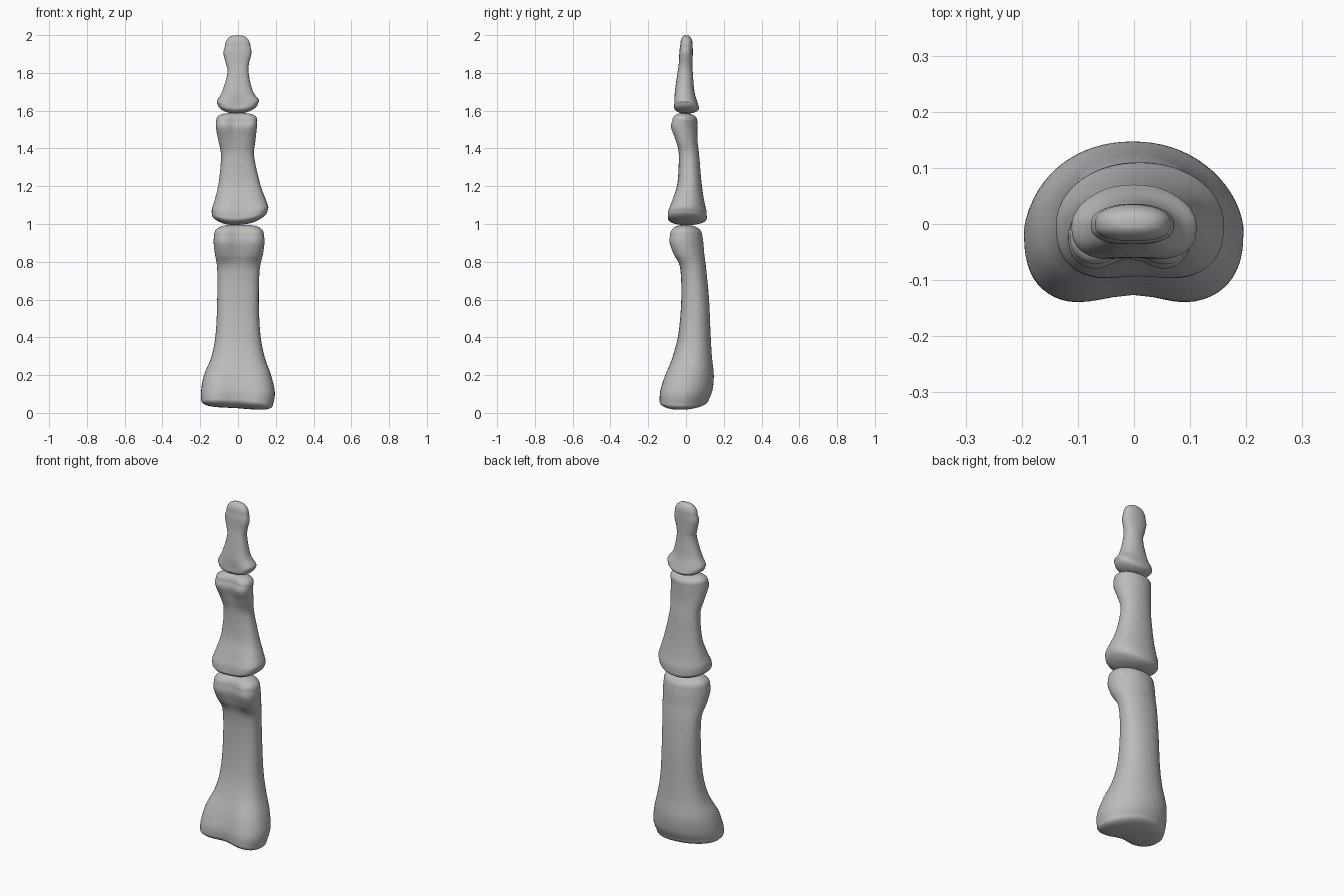
import bpy, bmesh, math

old = bpy.data.objects.get("Cube")
if old:
    bpy.data.objects.remove(old)

bone = bpy.data.materials.new("bone grey")
bone.use_nodes = True
GREY = (0.5, 0.5, 0.5, 1)
bone.diffuse_color = GREY
bone.node_tree.nodes["Principled BSDF"].inputs["Base Color"].default_value = GREY

SIDES = 64
STEPS = 8


def spline(a, b, c, d, t):
    """Smooth interpolation from b to c."""
    return b + 0.5 * t * (c - a + t * (2 * a - 5 * b + 4 * c - d + t * (3 * (b - c) + d - a)))


def smooth_sections(sections):
    result = []
    last = len(sections) - 1
    for i in range(last):
        quad = [sections[min(max(i + k, 0), last)] for k in (-1, 0, 1, 2)]
        for step in range(STEPS):
            result.append([spline(*vals, step / STEPS) for vals in zip(*quad)])
    result.append(list(sections[last]))
    return result


def ring(section, shrink_x=1, shrink_y=1):
    """Rounded cross-section, flatter and grooved on the palm side (front)."""
    z, left, right, front, back, groove = section
    cx, cy = (left + right) / 2, (front + back) / 2
    points = []
    for i in range(SIDES):
        angle = math.tau * i / SIDES
        c, s = math.cos(angle), math.sin(angle)
        power = 2 / 2.8 if s < 0 else 2 / 2.1
        u = math.copysign(abs(c) ** power, c)
        v = math.copysign(abs(s) ** power, s)
        hollow = groove * math.exp(-(u / 0.45) ** 2) * max(0, -v)
        u *= shrink_x * (1 - 4 * groove * max(0, v))
        x = cx + u * (right - left) / 2
        y = cy + (v * (back - front) / 2 + hollow) * shrink_y
        points.append([x, y, z, u])
    return points


def cap(section, height):
    """Domed joint end, boxier across than front to back."""
    rings = []
    for i in range(1, 10):
        a = math.pi / 2 * i / 10
        lifted = [section[0] + height * math.sin(a)] + list(section[1:])
        rings.append(ring(lifted, math.cos(a) ** 0.6, math.cos(a) ** 0.85))
    return rings


def make_bone(name, sections, base_cap, head_cap, base_bend, base_tilt, head_bend):
    """Loft the sections, then bend the joint surfaces into shallow saddles."""
    body = smooth_sections(sections)
    rings = cap(body[0], -base_cap)[::-1] + [ring(s) for s in body] + cap(body[-1], head_cap)
    low, high = body[0][0], body[-1][0]
    bm = bmesh.new()
    loops = []
    for points in rings:
        loop = []
        for x, y, z, u in points:
            near_base = max(0, 1 - max(0, z - low) / 0.15) ** 2
            near_head = max(0, 1 - max(0, high - z) / 0.15) ** 2
            z += near_base * (base_bend * u * u + base_tilt * u) + near_head * head_bend * u * u
            loop.append(bm.verts.new((x, y, z)))
        loops.append(loop)
    for lower, upper in zip(loops, loops[1:]):
        for i in range(SIDES):
            j = (i + 1) % SIDES
            bm.faces.new((lower[i], lower[j], upper[j], upper[i]))
    # close both ends with a fan
    for loop in (loops[0], loops[-1]):
        end = bm.faces.new(loop)
        bmesh.ops.poke(bm, faces=[end])
    bmesh.ops.recalc_face_normals(bm, faces=bm.faces)
    mesh = bpy.data.meshes.new(name)
    bm.to_mesh(mesh)
    bm.free()
    mesh.materials.append(bone)
    mesh.shade_smooth()
    obj = bpy.data.objects.new(name, mesh)
    bpy.context.collection.objects.link(obj)
    return obj


# Sections: height, left edge, right edge, front edge, back edge, palm groove
make_bone("lower_finger_bone", [
    (.07, -.195, .185, -.155, .12, .03),
    (.12, -.195, .195, -.15, .14, .025),
    (.2, -.18, .175, -.12, .147, .015),
    (.3, -.14, .14, -.07, .137, 0),
    (.42, -.118, .118, -.04, .13, 0),
    (.6, -.11, .11, -.025, .122, 0),
    (.76, -.11, .115, -.03, .107, 0),
    (.84, -.122, .132, -.075, .097, .02),
    (.9, -.129, .14, -.1, .092, .03),
    (.94, -.126, .137, -.097, .086, .03)],
    base_cap=.045, head_cap=.055, base_bend=-.015, base_tilt=-.012, head_bend=.005)

make_bone("middle_finger_bone", [
    (1.03, -.138, .156, -.105, .11, .012),
    (1.07, -.138, .16, -.1, .108, .012),
    (1.13, -.122, .145, -.075, .095, .005),
    (1.22, -.102, .115, -.045, .082, 0),
    (1.36, -.09, .085, -.038, .07, 0),
    (1.44, -.104, .092, -.06, .061, .012),
    (1.51, -.117, .1, -.09, .06, .028),
    (1.545, -.115, .102, -.083, .06, .028)],
    base_cap=.035, head_cap=.042, base_bend=.03, base_tilt=.01, head_bend=.005)

make_bone("fingertip_bone", [
    (1.615, -.107, .107, -.068, .07, .008),
    (1.64, -.11, .11, -.067, .062, .008),
    (1.7, -.083, .078, -.059, .045, 0),
    (1.8, -.056, .056, -.045, .036, 0),
    (1.85, -.064, .058, -.038, .035, 0),
    (1.91, -.077, .071, -.035, .036, 0),
    (1.95, -.07, .066, -.03, .035, 0)],
    base_cap=.03, head_cap=.05, base_bend=.022, base_tilt=.004, head_bend=-.012)
